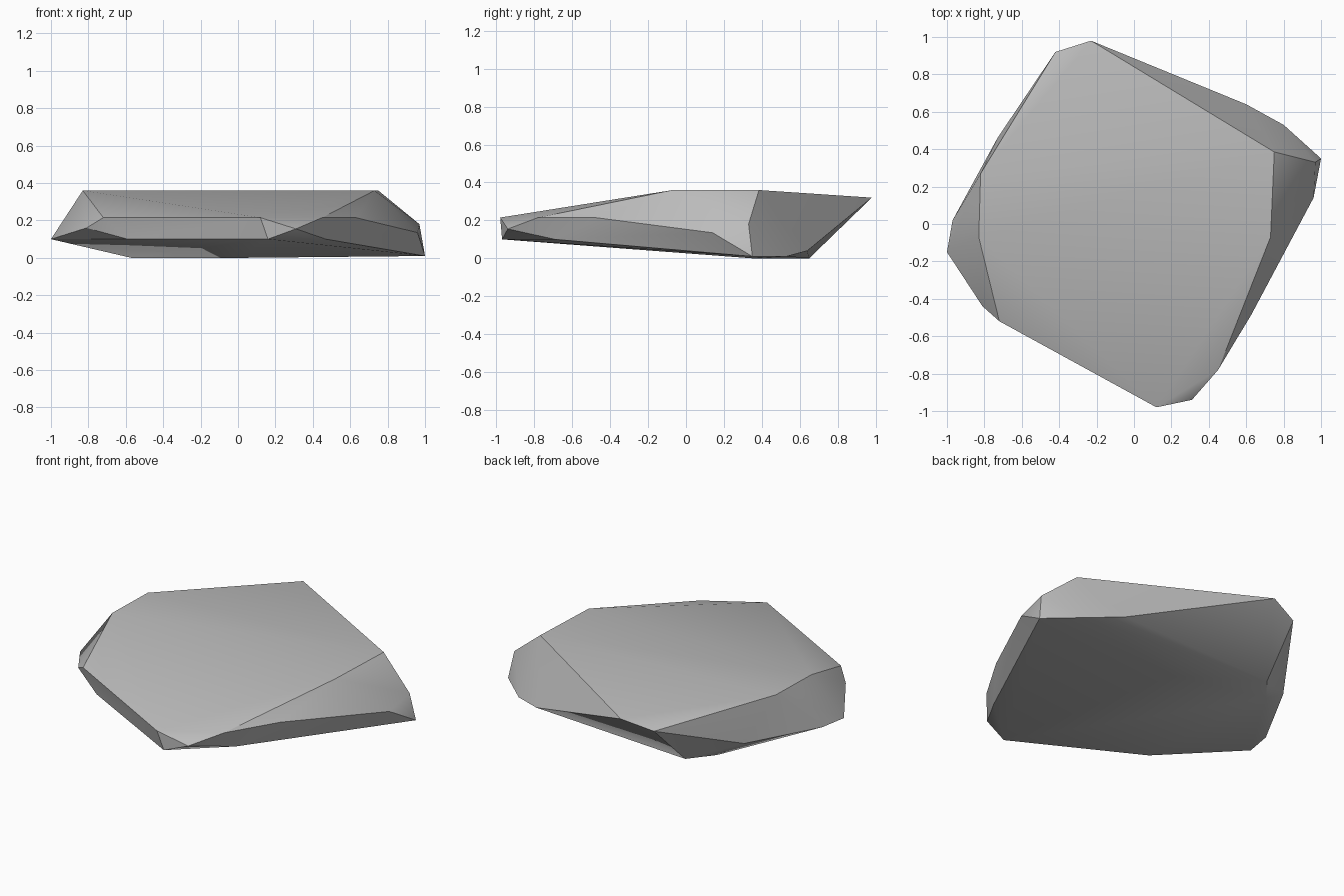
import bpy
import bmesh
import math

default_cube = bpy.data.objects.get("Cube")
if default_cube:
    bpy.data.objects.remove(default_cube, do_unlink=True)


def make_material(name, colour):
    material = bpy.data.materials.new(name)
    material.use_nodes = True
    material.diffuse_color = colour
    shader = material.node_tree.nodes["Principled BSDF"]
    shader.inputs["Base Color"].default_value = colour
    shader.inputs["Roughness"].default_value = 0.9
    return material


def chiselled_stone(name, corner_groups, material):
    """Wrap a faceted stone skin around its chiselled corners."""
    mesh = bpy.data.meshes.new(name)
    stone = bpy.data.objects.new(name, mesh)
    bpy.context.collection.objects.link(stone)
    bm = bmesh.new()
    for group in corner_groups:
        for corner in group:
            bm.verts.new(corner)
    hull = bmesh.ops.convex_hull(bm, input=bm.verts[:])
    loose = set(hull["geom_interior"]) | set(hull["geom_unused"])
    loose_verts = [v for v in loose if isinstance(v, bmesh.types.BMVert)]
    bmesh.ops.delete(bm, geom=loose_verts, context="VERTS")
    # Merge triangles that lie on the same facet
    bmesh.ops.dissolve_limit(bm, angle_limit=math.radians(1),
                             verts=bm.verts[:], edges=bm.edges[:])
    bmesh.ops.recalc_face_normals(bm, faces=bm.faces[:])
    bm.to_mesh(mesh)
    bm.free()
    mesh.materials.append(material)
    return stone


# Flat crown of the slab
crown = [(-.82, .27, .36), (-.83, -.07, .36), (.73, -.07, .36), (.75, .385, .36)]

# Raised lip at the back
back_lip = [(-.23, .98, .32), (-.42, .92, .27)]

# Shoulder where the top slopes down to the front
shoulder = [(-.72, -.52, .215), (.12, -.98, .215), (.45, -.78, .215),
            (.63, -.48, .215), (.97, .33, .18)]

# Chipped corners around the rim
rim = [(-.81, -.44, .16), (.31, -.94, .155), (.96, .14, .135),
       (-1, -.15, .1), (-.97, .02, .1), (-.73, .46, .1)]

# Underside, lifted towards the front
underside = [(-.59, -.57, .1), (.16, -.97, .1), (.47, -.69, .1), (.6, .64, .04),
             (1, .35, .01), (.8, .53, .01), (-.45, .65, 0), (-.57, .5, 0), (0, .35, 0)]

stone_grey = make_material("stone grey", (.5, .5, .5, 1))
slab = chiselled_stone("rock_slab", [crown, back_lip, shoulder, rim, underside], stone_grey)

# Soft shading across shallow facets, crisp chiselled edges elsewhere
bpy.ops.object.select_all(action="DESELECT")
slab.select_set(True)
bpy.context.view_layer.objects.active = slab
bpy.ops.object.shade_smooth_by_angle(angle=math.radians(30))
